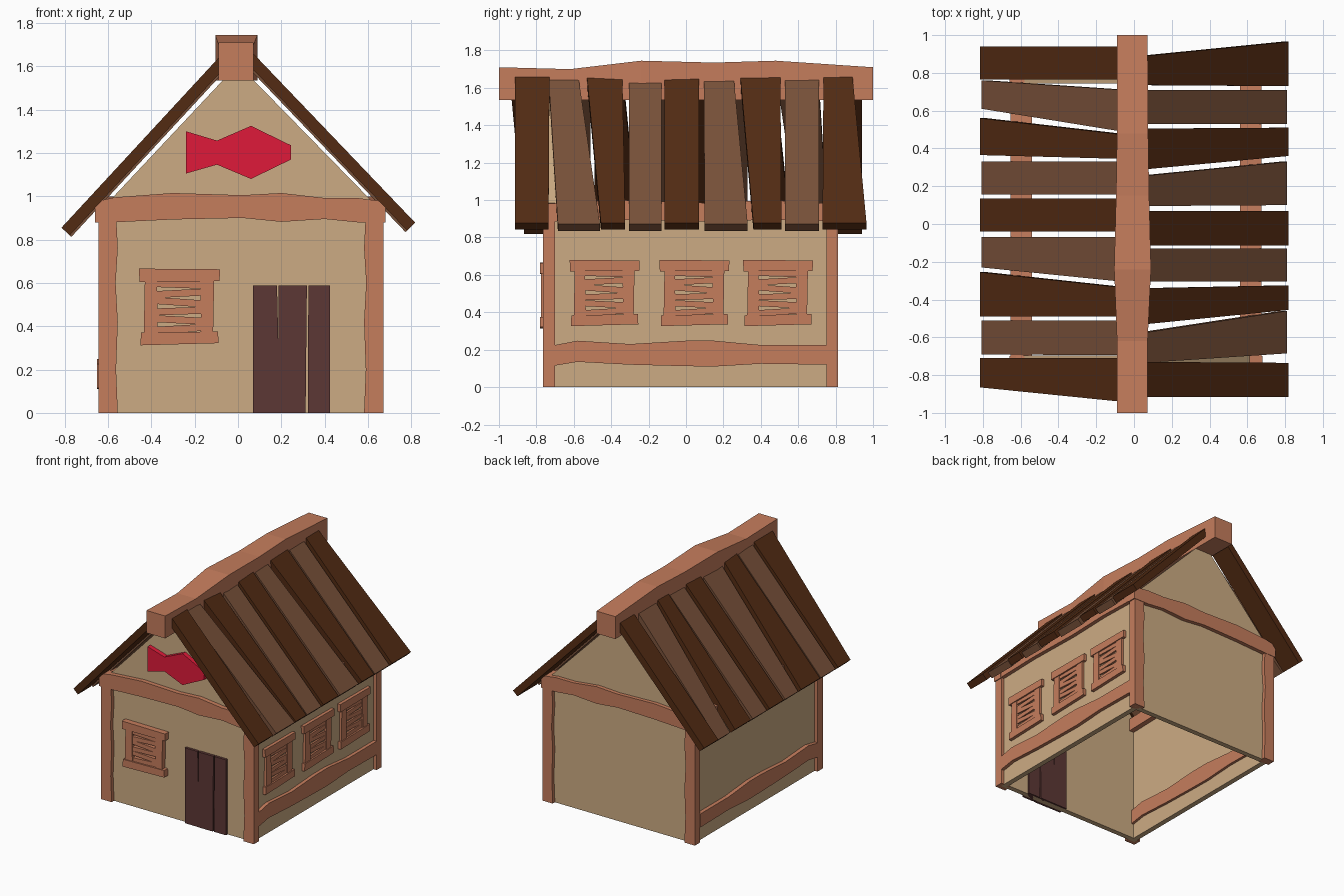
import bpy, bmesh
from math import radians, sin
from mathutils import Vector

if "Cube" in bpy.data.objects:
    bpy.data.objects.remove(bpy.data.objects["Cube"])


def material(name, rgb):
    m = bpy.data.materials.new(name)
    m.diffuse_color = [(c / 255) ** 2.2 for c in rgb] + [1]
    m.use_nodes = True
    m.node_tree.nodes["Principled BSDF"].inputs["Base Color"].default_value = m.diffuse_color
    return m


TIMBER = material("timber", (196, 124, 93))
PLASTER = material("plaster", (203, 170, 130))
DARK = material("dark_plank", (84, 47, 26))
LIGHT = material("light_plank", (120, 82, 60))
DOOR = material("door_wood", (93, 58, 56))
RED = material("red_paint", (222, 32, 60))


def loft(name, sections, mat):
    """Skin a row of matching cross-sections and cap both ends."""
    bm = bmesh.new()
    rings = [[bm.verts.new(p) for p in s] for s in sections]
    n = len(rings[0])
    for a, b in zip(rings, rings[1:]):
        for i in range(n):
            j = (i + 1) % n
            bm.faces.new((a[i], a[j], b[j], b[i]))
    bm.faces.new(rings[0])
    bm.faces.new(rings[-1][::-1])
    bmesh.ops.recalc_face_normals(bm, faces=bm.faces[:])
    me = bpy.data.meshes.new(name)
    bm.to_mesh(me)
    bm.free()
    me.materials.append(mat)
    ob = bpy.data.objects.new(name, me)
    bpy.context.collection.objects.link(ob)
    return ob


def box(name, x, y, z, mat):
    return loft(name, [[(x[0], y[0], h), (x[1], y[0], h), (x[1], y[1], h), (x[0], y[1], h)]
                       for h in z], mat)


def slab(name, outline, y0, y1, mat):
    """Extrude an x-z outline along y."""
    return loft(name, [[(x, y, z) for x, z in outline] for y in (y0, y1)], mat)


def beam(name, axis, depth, profile, mat=TIMBER):
    """Wavy horizontal beam; profile rows are (position, bottom, top)."""
    secs = []
    for t, b, h in profile:
        ring = [(depth[0], b), (depth[1], b), (depth[1], h), (depth[0], h)]
        secs.append([(t, d, z) if axis == 'x' else (d, t, z) for d, z in ring])
    return loft(name, secs, mat)


# Plaster walls, hollow and open below
gable = [(-.62, 0), (.645, 0), (.645, .95), (0, 1.61), (-.62, .95)]
slab("front_wall", gable, -.735, -.695, PLASTER)
slab("back_wall", gable, .745, .785, PLASTER)
box("left_wall", (-.62, -.58), (-.70, .75), (0, .95), PLASTER)
box("right_wall", (.605, .645), (-.70, .75), (0, .95), PLASTER)

# Corner posts with a wavy inner edge
wave = [(0, .09), (.2, .082), (.42, .09), (.6, .08), (.76, .09), (.92, .082)]
for side, xo, s in (("left", -.645, 1), ("right", .672, -1)):
    for end, y in (("front", (-.765, -.70)), ("back", (.75, .812))):
        loft(f"{end}_{side}_post",
             [[(xo, y[0], z), (xo + s * w, y[0], z), (xo + s * w, y[1], z), (xo, y[1], z)]
              for z, w in wave], TIMBER)

# Horizontal beams: across the gables, along the eaves, low on the sides
cross = [(-.66, .88, .975), (-.57, .88, .995), (-.3, .893, 1.015), (.02, .90, 1.005),
         (.2, .882, 1.015), (.4, .895, .992), (.55, .88, .992), (.68, .88, .975)]
beam("front_gable_beam", 'x', (-.77, -.70), cross)
beam("back_gable_beam", 'x', (.745, .815), cross)
eave = [(-.76, .885, .98), (-.35, .895, 1.0), (.1, .885, .985), (.45, .895, 1.0), (.81, .885, .98)]
low = [(-.70, .115, .225), (-.58, .135, .248), (-.3, .12, .23), (.0, .112, .248),
       (.15, .11, .248), (.4, .125, .225), (.75, .12, .225)]
beam("left_eave_beam", 'y', (-.655, -.54), eave)
beam("right_eave_beam", 'y', (.56, .675), eave)
beam("left_low_beam", 'y', (-.65, -.56), low)
beam("right_low_beam", 'y', (.585, .672), low)

# Ridge beam: (y, left, right, top)
ridge = [(-1, -.09, .072, 1.71), (-.62, -.09, .072, 1.70), (-.24, -.105, .09, 1.745),
         (.15, -.095, .08, 1.735), (.48, -.09, .075, 1.745), (1, -.09, .072, 1.71)]
loft("ridge_beam", [[(a, y, 1.535), (b, y, 1.535), (b, y, h), (a, y, h)]
                    for y, a, b, h in ridge], TIMBER)

# Roof planks: y range at the ridge, then y range at the eave
right = [(.735, .89, .73, .965), (.53, .71, .53, .71), (.29, .505, .36, .51),
         (.095, .255, .10, .33), (-.115, .07, -.115, .07), (-.305, -.13, -.305, -.13),
         (-.53, -.34, -.455, -.325), (-.735, -.575, -.685, -.46), (-.915, -.73, -.915, -.735)]
left = [(.765, .94, .765, .94), (.49, .71, .61, .76), (.345, .475, .365, .56),
        (.155, .33, .155, .33), (-.04, .135, -.04, .135), (-.305, -.07, -.23, -.07),
        (-.49, -.335, -.49, -.255), (-.695, -.51, -.69, -.51), (-.94, -.71, -.865, -.71)]
for side, s, top, foot, rows in (("right", 1, (.065, 1.665), (.818, .878), right),
                                 ("left", -1, (-.075, 1.655), (-.815, .855), left)):
    along = Vector((foot[0] - top[0], 0, foot[1] - top[1])).normalized()
    inward = Vector((along.z, 0, -along.x)) * s * .052
    for i, (a, b, c, d) in enumerate(rows):
        sink = inward * (.2 if i % 2 else 0)
        face = [Vector((top[0], a, top[1])), Vector((top[0], b, top[1])),
                Vector((foot[0], d, foot[1])), Vector((foot[0], c, foot[1]))]
        loft(f"{side}_roof_plank_{i + 1}",
             [[p + sink for p in face], [p + sink + inward for p in face]],
             LIGHT if i % 2 else DARK)


# Shuttered windows, built facing -y around a local origin
def window(name, loc, turn):
    parts = [
        slab("top", [(-.185, .117), (.185, .12), (.187, .175), (-.187, .178)], -.03, .03, TIMBER),
        slab("bottom", [(-.18, -.176), (.18, -.166), (.178, -.112), (-.178, -.118)], -.03, .03, TIMBER),
        slab("stile_l", [(-.165, -.13), (-.1, -.13), (-.105, .13), (-.16, .13)], -.024, .03, TIMBER),
        slab("stile_r", [(.1, -.13), (.155, -.13), (.16, .13), (.095, .13)], -.024, .03, TIMBER)]
    for i in range(6):
        z = -.1 + i * .041
        t = sin(radians((3.5, -3, 2, -4, 3, -2)[i])) * .11
        parts.append(slab("slat", [(-.11, z - t - .016), (.11, z + t - .016),
                                   (.11, z + t + .016), (-.11, z - t + .016)], -.018, .02, TIMBER))
    bm = bmesh.new()
    for p in parts:
        bm.from_mesh(p.data)
        bpy.data.objects.remove(p)
    me = bpy.data.meshes.new(name)
    bm.to_mesh(me)
    bm.free()
    me.materials.append(TIMBER)
    ob = bpy.data.objects.new(name, me)
    bpy.context.collection.objects.link(ob)
    ob.location, ob.rotation_euler.z = loc, radians(turn)


window("front_window", (-.27, -.75, .488), 0)
for i, y in enumerate((-.435, .045, .492)):
    window(f"side_window_{i + 1}", (.64, y, .502), 90)

# Door boards
slab("door_board_1", [(.07, 0), (.188, 0), (.188, .25), (.180, .588), (.07, .588)], -.755, -.68, DOOR)
slab("door_board_2", [(.188, 0), (.312, 0), (.318, .588), (.188, .588)], -.757, -.68, DOOR)
slab("door_board_3", [(.322, 0), (.425, 0), (.425, .588), (.325, .588)], -.755, -.68, DOOR)

# Fish-shaped sign on the gable
slab("fish_sign", [(-.24, 1.30), (-.097, 1.257), (.06, 1.325), (.245, 1.235),
                   (.245, 1.17), (.06, 1.08), (-.097, 1.146), (-.24, 1.105)], -.77, -.72, RED)
